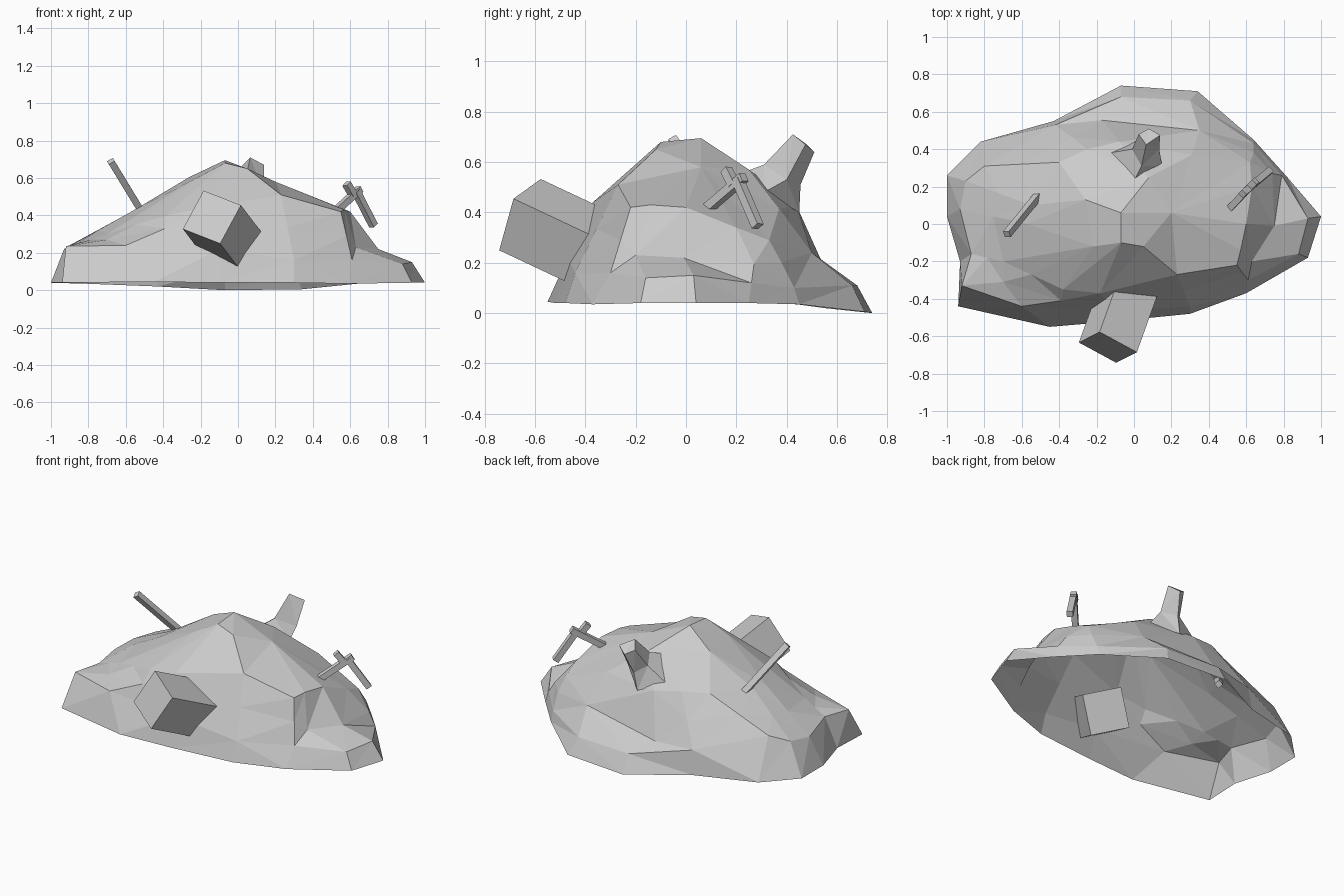
import bpy, bmesh
from mathutils import Vector, Matrix

if "Cube" in bpy.data.objects:
    bpy.data.objects.remove(bpy.data.objects["Cube"])


def loft(name, rings, tip=None, cap_start=False):
    """Skin closed rings; close the last one to a tip point or with a face."""
    bm = bmesh.new()
    rows = [[bm.verts.new(p) for p in r] for r in rings]
    n = len(rows[0])
    for a, b in zip(rows, rows[1:]):
        for i in range(n):
            j = (i + 1) % n
            bm.faces.new((a[i], b[i], b[j], a[j]))
    if tip:
        t = bm.verts.new(tip)
        for i in range(n):
            bm.faces.new((rows[-1][i], t, rows[-1][(i + 1) % n]))
    else:
        bm.faces.new(rows[-1])
    if cap_start:
        bm.faces.new(rows[0])
    bmesh.ops.triangulate(bm, faces=bm.faces[:])
    bmesh.ops.remove_doubles(bm, verts=bm.verts[:], dist=0.001)
    bmesh.ops.dissolve_degenerate(bm, edges=bm.edges[:], dist=0.001)
    bmesh.ops.recalc_face_normals(bm, faces=bm.faces[:])
    return finish(name, bm)


def finish(name, bm):
    me = bpy.data.meshes.new(name)
    bm.to_mesh(me)
    bm.free()
    ob = bpy.data.objects.new(name, me)
    bpy.context.collection.objects.link(ob)
    return ob


def bar(name, start, end, width, side):
    """Square bar between two points; side hints at its cross-section roll."""
    a, b = Vector(start), Vector(end)
    d = (b - a).normalized()
    u = Vector(side)
    u = (u - d * u.dot(d)).normalized()
    v = d.cross(u)
    m = Matrix((u * width, v * width, b - a)).transposed().to_4x4()
    m.translation = (a + b) / 2
    bm = bmesh.new()
    bmesh.ops.create_cube(bm, size=1, matrix=m)
    return finish(name, bm)


# Mound: open-bottomed shell, rings run from the right side around the front
base = [(1, .04, .04), (.93, -.18, .04), (.6, -.37, .035), (.3, -.48, .04),
        (-.1, -.52, .04), (-.45, -.55, .045), (-.94, -.44, .04), (-.93, -.2, .04),
        (-1, .04, .04), (-1, .26, .04), (-.82, .44, .035), (-.43, .55, .02),
        (-.07, .74, 0), (.34, .71, .005), (.64, .45, .035), (.82, .25, .04)]
shoulder = [(.93, .03, .15), (.88, -.16, .14), (.61, -.3, .16), (.3, -.44, .16),
            (-.1, -.47, .22), (-.6, -.44, .24), (-.92, -.33, .235), (-.87, -.16, .24),
            (-.93, .08, .22), (-.9, .23, .24), (-.8, .31, .28), (-.42, .53, .17),
            (-.07, .68, .11), (.3, .66, .11), (.64, .43, .1), (.79, .26, .12)]
upper = [(.6, 0, .42), (.57, -.14, .43), (.55, -.22, .42), (.23, -.27, .51),
         (-.18, -.37, .44), (-.38, -.35, .4), (-.55, -.27, .35), (-.7, -.2, .3),
         (-.57, 0, .42), (-.55, .1, .43), (-.4, .33, .45), (-.25, .4, .45),
         (-.08, .44, .425), (.31, .37, .415), (.62, .33, .29), (.63, .2, .34)]
ledge = [tuple(Vector(p).lerp(Vector(q), .5)) for p, q in zip(shoulder, upper)]
ledge[12], ledge[13] = (-.17, .555, .17), (.35, .5, .24)        # back step
ledge[14], ledge[15] = (.64, .38, .2), (.74, .27, .195)         # right step
ledge[0], ledge[1] = (.75, -.01, .22), (.63, -.2, .23)
ledge[5], ledge[6] = (-.39, -.41, .33), (-.7, -.31, .27)        # front left fold

# Summit corners shared by several neighbouring columns
summit = [(.2, .06, .58), (.05, -.12, .65), (-.07, -.1, .68),
          (-.22, -.12, .6), (-.26, .13, .605), (.08, .25, .57)]
crown = [summit[i] for i in (0, 0, 0, 1, 2, 2, 3, 3, 4, 4, 4, 4, 5, 5, 0, 0)]
loft("mound", [base, shoulder, ledge, upper, crown], tip=(-.07, .06, .695))

# Tilted block half buried in the front
near = Vector((-.1, -.74, .25))
e1, e2 = Vector((-.197, .107, .077)), Vector((.118, .054, .205))
axis = e2.cross(e1).normalized()
if axis.y < 0:
    axis = -axis
centre = near + (e1 + e2) / 2
bar("buried_block", centre, centre + axis * .49, .24, e1)

# Leaning post on the left
bar("leaning_post", (-.68, -.055, .69), (-.485, .185, .37), .036, (1, 0, .6))

# Broken crossed bars on the right: a shaft with an offset stub and arm
flat = Vector((.14, .12, -.225)).cross(Vector((.13, .14, .12)))
bar("cross_shaft", (.48, .05, .385), (.65, .23, .54), .036, flat)
bar("cross_stub", (.58, .16, .57), (.615, .19, .51), .036, flat)
bar("cross_arm", (.63, .205, .53), (.725, .285, .345), .036, flat)

# Flared stump at the back
loft("stump", [
    [(-.13, .38, .46), (.03, .45, .4), (.15, .31, .48), (0, .23, .56)],
    [(-.01, .4, .55), (.05, .455, .51), (.135, .4, .53), (.04, .31, .59)],
    [(.025, .48, .67), (.08, .51, .64), (.14, .475, .67), (.065, .425, .71)]],
    cap_start=True)
